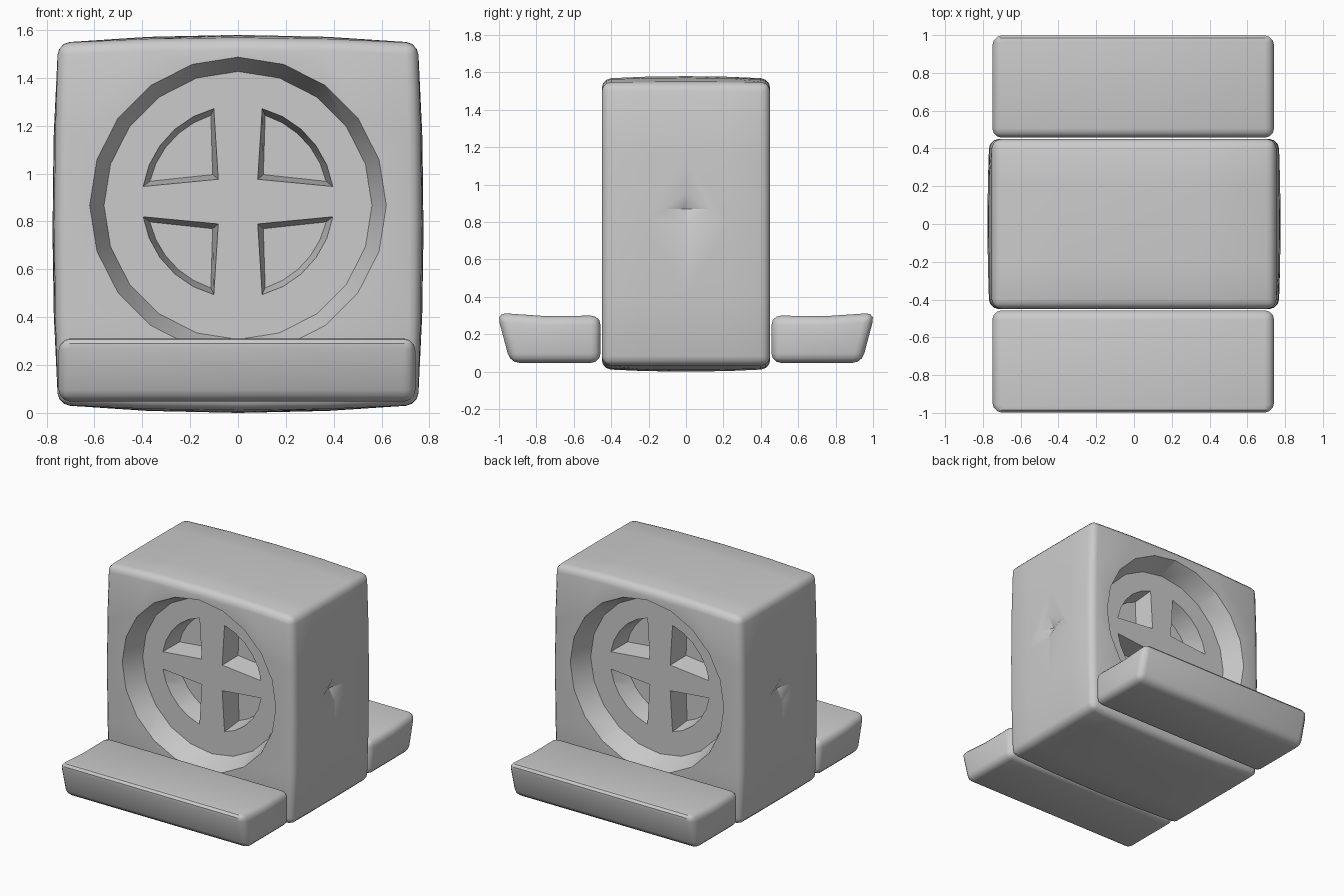
import bpy, bmesh, math

if "Cube" in bpy.data.objects:
    bpy.data.objects.remove(bpy.data.objects["Cube"])

RING_Z, POCKET_Z = 0.867, 0.883


def make_object(name, bm):
    bmesh.ops.recalc_face_normals(bm, faces=bm.faces)
    mesh = bpy.data.meshes.new(name)
    bm.to_mesh(mesh)
    bm.free()
    obj = bpy.data.objects.new(name, mesh)
    bpy.context.collection.objects.link(obj)
    return obj


def loft(name, loop_a, loop_b):
    """Solid between two outlines with the same number of points."""
    bm = bmesh.new()
    a = [bm.verts.new(p) for p in loop_a]
    b = [bm.verts.new(p) for p in loop_b]
    bm.faces.new(a)
    bm.faces.new(b)
    for i in range(len(a)):
        j = (i + 1) % len(a)
        bm.faces.new((a[i], a[j], b[j], b[i]))
    return make_object(name, bm)


def apply_all(obj):
    bpy.ops.object.select_all(action='DESELECT')
    obj.select_set(True)
    bpy.context.view_layer.objects.active = obj
    for m in list(obj.modifiers):
        bpy.ops.object.modifier_apply(modifier=m.name)


def bevel(obj, width):
    m = obj.modifiers.new("bevel", 'BEVEL')
    m.width, m.segments = width, 3
    m.limit_method, m.angle_limit = 'ANGLE', math.radians(40)
    apply_all(obj)


def cut(obj, cutter):
    cutter.hide_render = True
    m = obj.modifiers.new("cut", 'BOOLEAN')
    m.operation, m.solver, m.object = 'DIFFERENCE', 'EXACT', cutter
    apply_all(obj)
    bpy.data.objects.remove(cutter)


def smooth(obj):
    bpy.ops.object.select_all(action='DESELECT')
    obj.select_set(True)
    bpy.context.view_layer.objects.active = obj
    bpy.ops.object.shade_smooth_by_angle(angle=math.radians(32))


def circle(r, y):
    return [(r * math.cos(i * math.tau / 20), y, RING_Z + r * math.sin(i * math.tau / 20))
            for i in range(20)]


def sector(corner, r, a0, a1, y, sx, sz):
    pts = [corner]
    for i in range(6):
        t = math.radians(a0 + (a1 - a0) * i / 5)
        pts.append((r * math.cos(t), r * math.sin(t)))
    return [(sx * u, y, POCKET_Z + sz * v) for u, v in pts]


# pillowed main block: flat front and back, slightly swollen sides, top and bottom
bm = bmesh.new()
bmesh.ops.create_cube(bm, size=2)
bmesh.ops.subdivide_edges(bm, edges=bm.edges[:], cuts=3, use_grid_fill=True)
for v in bm.verts:
    x, y, z = v.co
    swell_y = 1 - y * y
    hx = 0.752 + 0.024 * (1 - z * z) * (0.6 + 0.4 * swell_y)
    hz = 0.757 + 0.033 * (1 - x * x) * (0.6 + 0.4 * swell_y)
    v.co = (x * hx, y * 0.45, 0.79 + z * hz)
block = make_object("main_block", bm)
bevel(block, 0.05)

# round recess and four sector pockets on the front and back
for s in (-1, 1):
    cut(block, loft("recess_cutter", circle(0.626, s * 0.465), circle(0.56, s * 0.30)))
    for sx in (-1, 1):
        for sz in (-1, 1):
            cut(block, loft("pocket_cutter",
                            sector((0.082, 0.093), 0.402, 9, 75.5, s * 0.303, sx, sz),
                            sector((0.106, 0.113), 0.378, 13, 72.5, s * 0.15, sx, sz)))

# small pyramid dent in each side
for s in (-1, 1):
    bm = bmesh.new()
    rim = [bm.verts.new((s * 0.79, y, z)) for y, z in
           ((0.19, 0.87), (0, 1.0), (-0.16, 0.87), (0, 0.75))]
    tip = bm.verts.new((s * 0.735, 0, 0.87))
    bm.faces.new(rim)
    for i in range(4):
        bm.faces.new((rim[i], rim[(i + 1) % 4], tip))
    cut(block, make_object("dent_cutter", bm))
smooth(block)

# front and back feet with a flared outer side
profile = [(0.457, 0.047), (0.94, 0.047), (1.011, 0.315), (0.75, 0.297), (0.457, 0.3)]
for name, s in (("front_foot", -1), ("back_foot", 1)):
    foot = loft(name, [(-0.75, s * y, z) for y, z in profile],
                [(0.742, s * y, z) for y, z in profile])
    bevel(foot, 0.05)
    smooth(foot)
